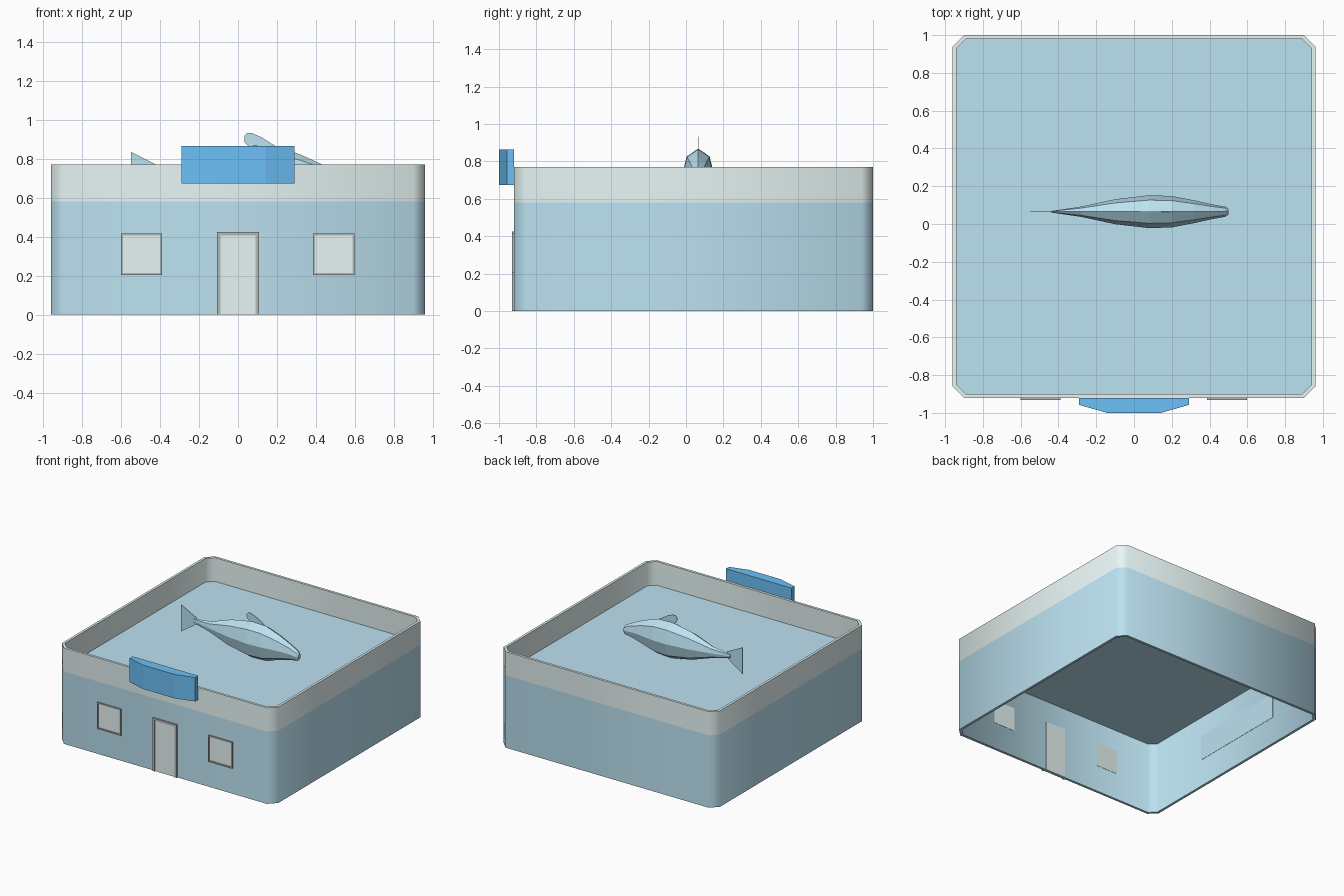
import bpy
from math import cos, sin, pi

if "Cube" in bpy.data.objects:
    bpy.data.objects.remove(bpy.data.objects["Cube"])


def material(name, r, g, b):
    m = bpy.data.materials.new(name)
    m.diffuse_color = (r, g, b, 1)
    m.use_nodes = True
    m.node_tree.nodes["Principled BSDF"].inputs["Base Color"].default_value = m.diffuse_color
    return m


BLUE = material("wall_blue", 0.5, 0.76, 0.88)
PALE = material("pale_trim", 0.8, 0.92, 0.91)
SIGN = material("sign_blue", 0.15, 0.53, 0.93)
GREY = material("frame_grey", 0.45, 0.48, 0.49)


def add(name, verts, faces, mat, smooth=False):
    me = bpy.data.meshes.new(name)
    me.from_pydata(verts, [], faces)
    me.materials.append(mat)
    ob = bpy.data.objects.new(name, me)
    bpy.context.collection.objects.link(ob)
    bpy.context.view_layer.objects.active = ob
    bpy.ops.object.select_all(action='DESELECT')
    ob.select_set(True)
    if smooth:
        bpy.ops.object.shade_smooth_by_angle(angle=0.9)
    return ob


def prism(name, outline, offset, mat):
    """Extrude an outline of 3D points along an offset."""
    n = len(outline)
    verts = list(outline) + [tuple(a + b for a, b in zip(p, offset)) for p in outline]
    faces = [tuple(range(n))[::-1], tuple(range(n, 2 * n))]
    faces += [(i, (i + 1) % n, n + (i + 1) % n, n + i) for i in range(n)]
    return add(name, verts, faces, mat)


def box(name, x0, x1, y0, y1, z0, z1, mat):
    return prism(name, [(x0, y0, z0), (x1, y0, z0), (x1, y1, z0), (x0, y1, z0)],
                 (0, 0, z1 - z0), mat)


# Building footprint: a chamfered square centred slightly behind the origin
def footprint(half, cut):
    pts = []
    for sx, sy, flip in ((1, -1, 0), (1, 1, 1), (-1, 1, 0), (-1, -1, 1)):
        pair = [(sx * (half - cut), sy * half), (sx * half, sy * (half - cut))]
        pts += pair[::-1] if flip else pair
    return [(x, y + 0.04) for x, y in pts]


OUTER, INNER = footprint(0.96, 0.06), footprint(0.94, 0.05)


def wall_ring(name, z0, z1, mat):
    loops = [(OUTER, z0), (OUTER, z1), (INNER, z1), (INNER, z0)]
    verts = [(x, y, z) for loop, z in loops for x, y in loop]
    faces = []
    for k in range(4):
        a, b = k * 8, (k + 1) % 4 * 8
        faces += [(a + i, a + (i + 1) % 8, b + (i + 1) % 8, b + i) for i in range(8)]
    add(name, verts, faces, mat, True)


wall_ring("walls", 0, 0.58, BLUE)
wall_ring("parapet_band", 0.58, 0.77, PALE)
add("roof", [(x, y, 0.58) for x, y in INNER], [tuple(range(8))], BLUE)

# Thin panel on the inside of the left wall
box("inner_panel", -0.942, -0.938, -0.35, 0.47, 0.22, 0.42, BLUE)


# Door and windows: pane through the wall with a thin frame around it
def opening(name, cx, half, z0, z1, t, sill):
    box(name + "_pane", cx - half + t, cx + half - t, -0.924, -0.898,
        z0 + (t if sill else 0), z1 - t, PALE)
    y0, y1 = -0.931, -0.905
    for s, side in ((-1, "left"), (1, "right")):
        a, b = sorted((cx + s * half, cx + s * (half - t)))
        box(f"{name}_frame_{side}", a, b, y0, y1, z0, z1, GREY)
    a, b = cx - half + t, cx + half - t
    box(name + "_frame_top", a, b, y0, y1, z1 - t, z1, GREY)
    if sill:
        box(name + "_frame_sill", a, b, y0, y1, z0, z0 + t, GREY)


opening("door", 0, 0.107, 0, 0.425, 0.018, False)
opening("left_window", -0.495, 0.106, 0.205, 0.417, 0.01, True)
opening("right_window", 0.492, 0.106, 0.205, 0.417, 0.01, True)

# Bowed sign board on the front parapet
plan = [(-0.29, -0.92), (-0.29, -0.958), (-0.142, -1), (0.142, -1), (0.29, -0.958), (0.29, -0.92)]
prism("sign_board", [(x, y, 0.673) for x, y in plan], (0, 0, 0.192), SIGN)

# Fish body: octagonal sections (x, half width, half height, centre z)
sections = [(-0.44, 0.004, 0.016, 0.735), (-0.28, 0.027, 0.047, 0.725), (-0.1, 0.066, 0.11, 0.725),
            (0.08, 0.087, 0.144, 0.725), (0.2, 0.083, 0.139, 0.725), (0.32, 0.06, 0.1, 0.722),
            (0.42, 0.038, 0.063, 0.713), (0.485, 0.026, 0.04, 0.7), (0.5, 0.014, 0.022, 0.698)]
verts = [(x, 0.065 + w * cos(k * pi / 4), z + h * sin(k * pi / 4))
         for x, w, h, z in sections for k in range(8)]
faces = [(s * 8 + k, s * 8 + (k + 1) % 8, s * 8 + 8 + (k + 1) % 8, s * 8 + 8 + k)
         for s in range(len(sections) - 1) for k in range(8)]
last = (len(sections) - 1) * 8
faces += [tuple(range(8))[::-1], tuple(range(last, last + 8))]
add("fish_body", verts, faces, BLUE)


# Flat fish fins
def fin(name, outline):
    prism(name, [(x, 0.063, z) for x, z in outline], (0, 0.004, 0), BLUE)


fin("fish_tail", [(-0.55, 0.62), (-0.41, 0.715), (-0.41, 0.765), (-0.55, 0.835)])
fin("fish_dorsal_fin", [(0.05, 0.868), (0.07, 0.86), (0.2, 0.86), (0.12, 0.911),
                        (0.07, 0.932), (0.045, 0.931), (0.032, 0.915), (0.034, 0.885)])
